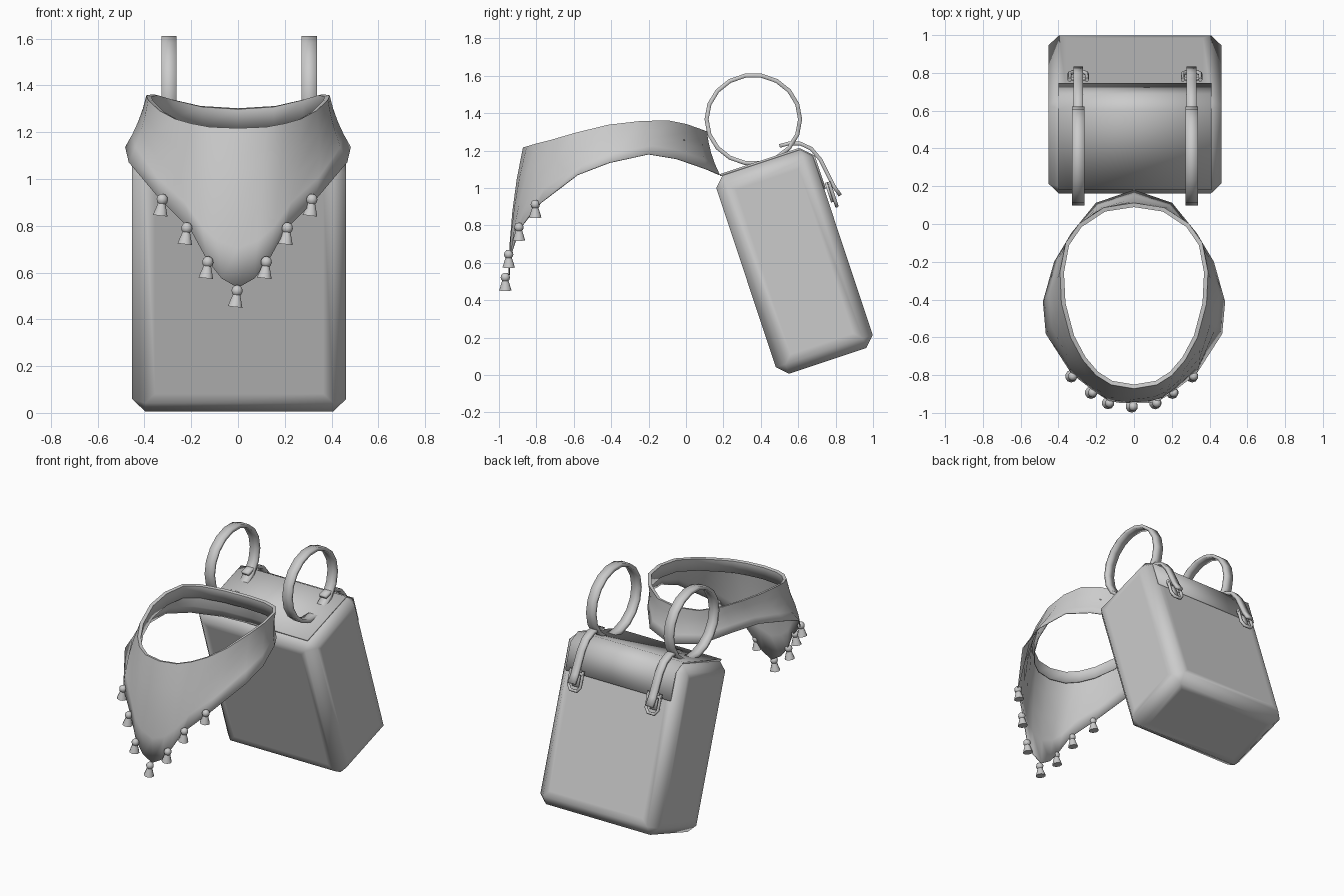
import bpy, bmesh, math
from mathutils import Matrix, Vector

if "Cube" in bpy.data.objects:
    bpy.data.objects.remove(bpy.data.objects["Cube"])

TILT = math.radians(18.4)
ROT = Matrix.Rotation(TILT, 4, 'X')   # pack space -> world


def finish(name, bm, angle=None):
    bmesh.ops.recalc_face_normals(bm, faces=bm.faces)
    me = bpy.data.meshes.new(name)
    bm.to_mesh(me)
    bm.free()
    ob = bpy.data.objects.new(name, me)
    bpy.context.collection.objects.link(ob)
    if angle:
        bpy.context.view_layer.objects.active = ob
        ob.select_set(True)
        bpy.ops.object.shade_smooth_by_angle(angle=math.radians(angle))
        ob.select_set(False)
    return ob


def solidify(ob, thickness, offset=0):
    m = ob.modifiers.new("thickness", 'SOLIDIFY')
    m.thickness, m.offset = thickness, offset


def ribbon(name, path, x, width, thickness, closed=False, local=False):
    """Flat band following a (y, z) path."""
    bm = bmesh.new()
    rows = [[bm.verts.new((x + s * width / 2, y, z)) for s in (-1, 1)] for y, z in path]
    n = len(rows)
    for i in range(n if closed else n - 1):
        a, b = rows[i], rows[(i + 1) % n]
        bm.faces.new((a[0], a[1], b[1], b[0]))
    if local:
        bm.transform(ROT)
    ob = finish(name, bm, 35)
    solidify(ob, thickness)
    return ob


def tube(name, pts, radius):
    """Round bar through points given in pack space."""
    cu = bpy.data.curves.new(name, 'CURVE')
    cu.dimensions = '3D'
    cu.bevel_depth, cu.bevel_resolution, cu.use_fill_caps = radius, 1, True
    sp = cu.splines.new('POLY')
    sp.points.add(len(pts) - 1)
    for p, co in zip(sp.points, pts):
        p.co = (*(ROT @ Vector(co)), 1)
    ob = bpy.data.objects.new(name, cu)
    bpy.context.collection.objects.link(ob)


# pack body: tilted chamfered box with soft shading
U0, U1, V0, V1 = 0.469, 1.015, -0.167, 0.953
bm = bmesh.new()
bmesh.ops.create_cube(bm, size=1)
bmesh.ops.scale(bm, vec=(0.915, U1 - U0, V1 - V0), verts=bm.verts)
bmesh.ops.translate(bm, vec=(0.005, (U0 + U1) / 2, (V0 + V1) / 2), verts=bm.verts)
bmesh.ops.bevel(bm, geom=bm.edges[:], offset=0.055, segments=1, affect='EDGES')
big = sorted(bm.faces, key=lambda f: -f.calc_area())[:6]
bmesh.ops.inset_individual(bm, faces=big, thickness=0.06)
bm.transform(ROT)
finish("pack_body", bm, 60)

# lid flap over the top and down the back
ribbon("pack_flap", [(0.51, V1 + .003), (0.955, V1 + .003), (U1 + .003, 0.893), (U1 + .003, 0.71)],
       0.005, 0.81, 0.012, local=True)

for side, sx in (("left", -1), ("right", 1)):
    x = 0.005 + sx * 0.3
    # upright strap loop
    loop = [(0.36 + 0.25 * math.cos(t), 1.367 + 0.237 * math.sin(t))
            for t in (2 * math.pi * i / 18 for i in range(18))]
    ribbon(side + "_strap_loop", loop, x, 0.066, 0.022, closed=True)
    # closing strap from the loop over the back edge
    ribbon(side + "_closing_strap",
           [(0.50, 1.225), (0.55, 1.238), (0.61, 1.238), (0.67, 1.21), (0.72, 1.15),
            (0.76, 1.07), (0.79, 1.01), (0.825, 0.96)], x, 0.052, 0.02)
    # U-shaped buckle with cross pin
    u, v = 1.05, 0.664
    tube(side + "_buckle", [(x + a, u, v + b) for a, b in
         ((-.046, .075), (-.046, -.03), (-.025, -.06), (.025, -.06), (.046, -.03), (.046, .075))], 0.011)
    tube(side + "_buckle_pin", [(x - .055, u, v + .055), (x + .055, u, v + .055)], 0.01)
    ribbon(side + "_strap_tongue", [(1.035, 0.74), (1.035, 0.63)], x, 0.045, 0.016, local=True)

# neck scarf: half columns from front to back (top edge, bottom edge)
cols = [((0, -.87, 1.215), (0, -.945, .535)),
        ((.12, -.85, 1.22), (.07, -.945, .575)),
        ((.20, -.80, 1.235), (.13, -.935, .65)),
        ((.27, -.72, 1.255), (.20, -.89, .78)),
        ((.335, -.60, 1.29), (.33, -.79, .91)),
        ((.383, -.42, 1.335), (.465, -.58, 1.07)),
        ((.39, -.25, 1.355), (.48, -.41, 1.135)),
        ((.36, -.10, 1.36), (.42, -.20, 1.18)),
        ((.29, .0, 1.34), (.33, -.05, 1.155)),
        ((.16, .085, 1.31), (.20, .11, 1.10)),
        ((0, .11, 1.30), (0, .178, 1.07))]
mirror = [tuple(Vector((-p[0], p[1], p[2])) for p in c) for c in cols[-2:0:-1]]
full = [tuple(Vector(p) for p in c) for c in cols] + mirror
centre = Vector((0, -0.38, 0))
bm = bmesh.new()
grid = []
for i, (top, bot) in enumerate(full):
    k = min(i, len(full) - i)
    bulge = 0.018 if k < 5 else -0.012      # full at the chest, waisted at the sides
    out = top - centre
    out.z = 0
    out.normalize()
    column = [bot]
    for f in (0.25, 0.5, 0.75):
        column.append(bot.lerp(top, f) + out * bulge * 4 * f * (1 - f))
    column += [top, top - out * 0.018 + Vector((0, 0, -.004)),
               top - out * 0.016 + Vector((0, 0, -.085))]   # folded inner hem
    grid.append([bm.verts.new(p) for p in column])
for i, a in enumerate(grid):
    b = grid[(i + 1) % len(grid)]
    for j in range(len(a) - 1):
        bm.faces.new((a[j], b[j], b[j + 1], a[j + 1]))
scarf = finish("neck_scarf", bm, 40)
solidify(scarf, 0.006)

# tassels along the scarf point
spots = [(0, -.966, .522), (.125, -.948, .645), (.215, -.893, .79), (.32, -.806, .912)]
spots += [(-x, y, z) for x, y, z in spots[1:]]
for i, p in enumerate(spots):
    bm = bmesh.new()
    bmesh.ops.create_uvsphere(bm, u_segments=10, v_segments=6, radius=0.025)
    bmesh.ops.create_cone(bm, cap_ends=True, segments=10, radius1=0.033, radius2=0.016,
                          depth=0.055, matrix=Matrix.Translation((0, 0, -0.042)))
    bm.transform(Matrix.Translation((p[0] - .004, p[1], p[2])) @ Matrix.Rotation(0.12, 4, 'Y'))
    finish(f"tassel_{i + 1}", bm, 45)
